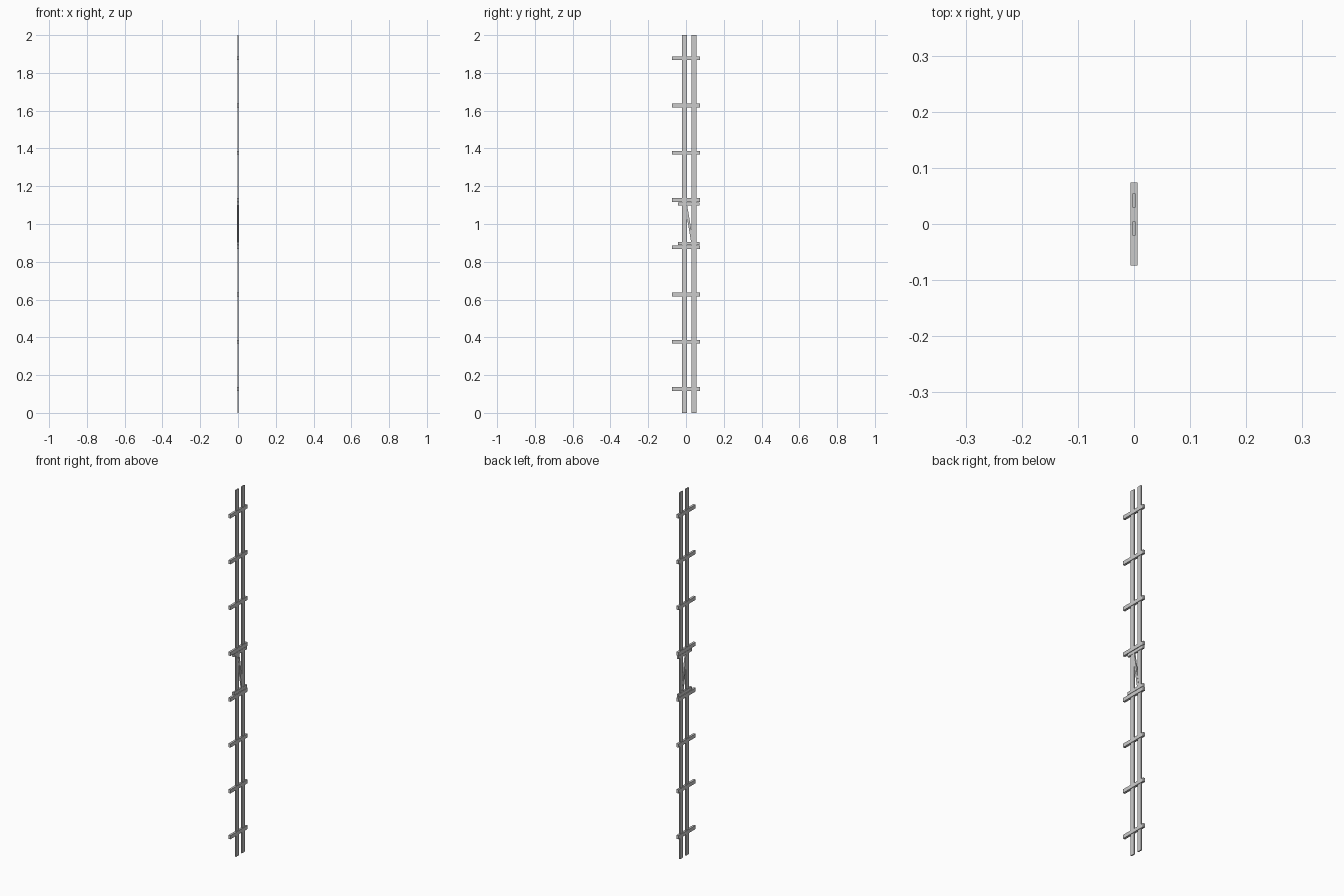
import bpy, math

if "Cube" in bpy.data.objects:
    bpy.data.objects.remove(bpy.data.objects["Cube"])


def bar(name, size, loc, tilt=0.0):
    """Box of the given full size, optionally tilted in the y-z plane."""
    bpy.ops.mesh.primitive_cube_add(size=1, location=loc, rotation=(tilt, 0, 0))
    ob = bpy.context.object
    ob.name = name
    ob.scale = size
    bpy.ops.object.transform_apply(location=False, rotation=True, scale=True)
    return ob


# Two long upright rails
for side, y in (("left", -0.008), ("right", 0.042)):
    bar(f"rail_{side}", (0.006, 0.025, 2.0), (0, y, 1.0))

# Evenly spaced crossbars
for i in range(8):
    bar(f"crossbar_{i + 1}", (0.012, 0.148, 0.02), (0, 0, 0.127 + 0.25 * i))

# Short crossbars framing the middle bay
for side, z in (("lower", 0.898), ("upper", 1.107)):
    bar(f"short_bar_{side}", (0.01, 0.115, 0.016), (0, 0.0145, z))

# Diagonal brace between the rails
y0, z0, y1, z1 = 0.034, 0.90, -0.001, 1.105
bar("diagonal_brace", (0.008, 0.012, math.hypot(y1 - y0, z1 - z0)),
    (0, (y0 + y1) / 2, (z0 + z1) / 2), math.atan2(y0 - y1, z1 - z0))
